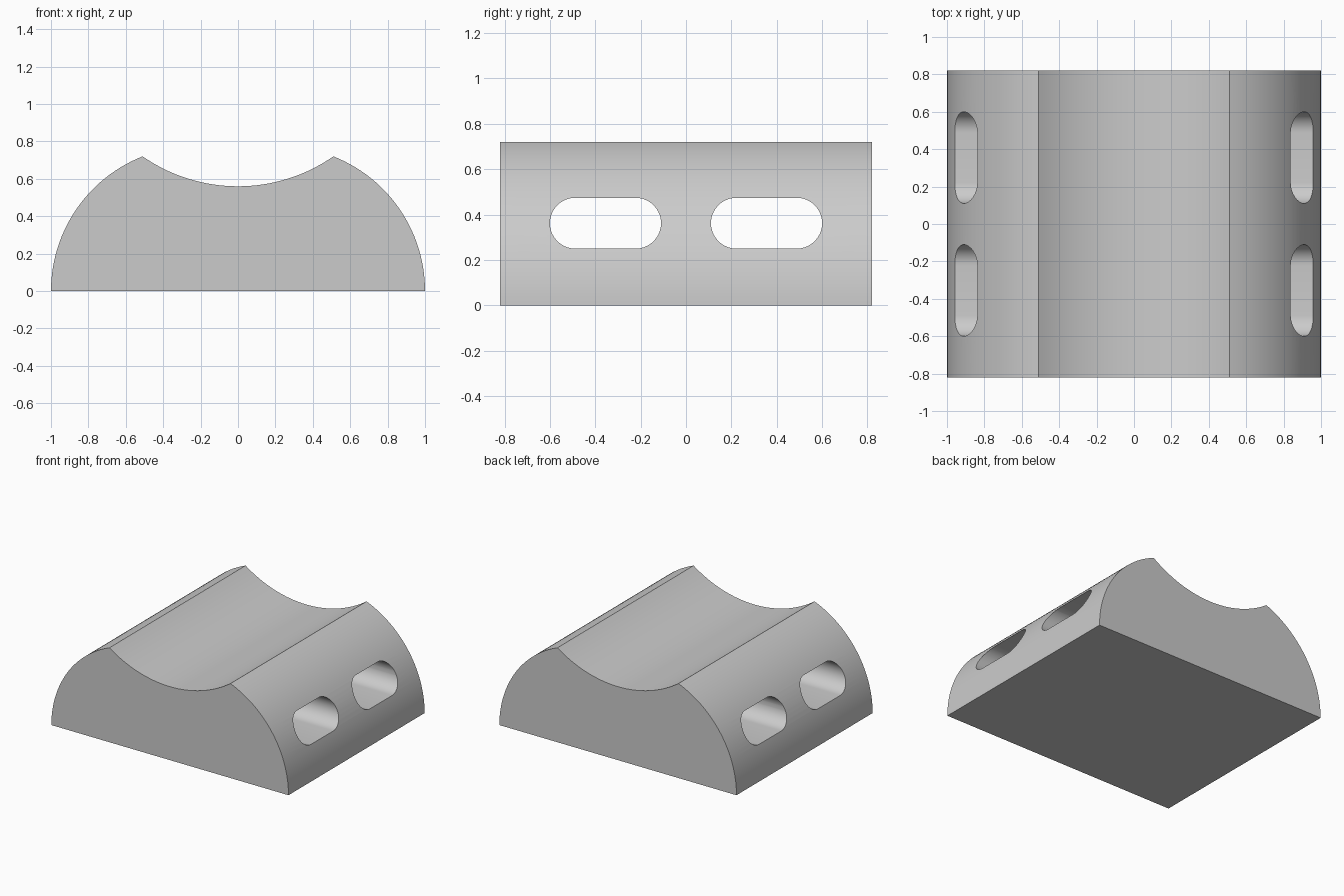
import bpy
import bmesh
from math import sin, cos, pi, atan2, sqrt, radians
from mathutils import Vector

cube = bpy.data.objects.get("Cube")
if cube:
    bpy.data.objects.remove(cube, do_unlink=True)

grey = bpy.data.materials.new("plain_grey")
grey.use_nodes = True
colour = (0.6, 0.6, 0.6, 1)
grey.diffuse_color = colour
grey.node_tree.nodes["Principled BSDF"].inputs["Base Color"].default_value = colour


def arc(cx, cy, radius, start, end, steps):
    """Points along a circular arc, both ends included."""
    angles = [start + (end - start) * i / steps for i in range(steps + 1)]
    return [(cx + radius * cos(a), cy + radius * sin(a)) for a in angles]


def extrude_profile(name, points, offset):
    """Closed prism made by sweeping a 3D outline along an offset."""
    bm = bmesh.new()
    face = bm.faces.new([bm.verts.new(p) for p in points])
    swept = bmesh.ops.extrude_face_region(bm, geom=[face])["geom"]
    bmesh.ops.translate(bm, vec=Vector(offset),
                        verts=[v for v in swept if isinstance(v, bmesh.types.BMVert)])
    bmesh.ops.recalc_face_normals(bm, faces=bm.faces)
    mesh = bpy.data.meshes.new(name)
    bm.to_mesh(mesh)
    bm.free()
    mesh.materials.append(grey)
    obj = bpy.data.objects.new(name, mesh)
    bpy.context.collection.objects.link(obj)
    return obj


# Saddle block: bulging sides, concave cradle on top
half_depth = 0.82
tip_x, tip_z, dip_z = 0.51, 0.72, 0.56
side_x = (1 - tip_x ** 2 - tip_z ** 2) / (2 * (1 - tip_x))
side_r = 1 - side_x
tip_angle = atan2(tip_z, tip_x - side_x)
sag = tip_z - dip_z
cradle_r = (tip_x ** 2 + sag ** 2) / (2 * sag)
cradle_z = dip_z + cradle_r
half_angle = atan2(tip_x, sqrt(cradle_r ** 2 - tip_x ** 2))

right_side = arc(side_x, 0, side_r, 0, tip_angle, 28)
cradle = arc(0, cradle_z, cradle_r, -pi / 2 + half_angle, -pi / 2 - half_angle, 32)
left_side = [(-x, z) for x, z in reversed(right_side)]
outline = right_side + cradle[1:-1] + left_side
block = extrude_profile("saddle_block", [(x, -half_depth, z) for x, z in outline],
                        (0, 2 * half_depth, 0))

# Two rounded strap slots running straight through from side to side
slot_r, slot_z = 0.112, 0.362
for side in (-1, 1):
    inner, outer = sorted((side * 0.222, side * 0.488))
    shape = (arc(outer, slot_z, slot_r, -pi / 2, pi / 2, 20)
             + arc(inner, slot_z, slot_r, pi / 2, 3 * pi / 2, 20))
    cutter = extrude_profile("slot_cutter", [(-1.2, y, z) for y, z in shape], (2.4, 0, 0))
    cutter.hide_render = True
    bpy.context.view_layer.objects.active = block
    cut = block.modifiers.new("strap_slot", "BOOLEAN")
    cut.operation = "DIFFERENCE"
    cut.solver = "EXACT"
    cut.object = cutter
    bpy.ops.object.modifier_apply(modifier=cut.name)
    bpy.data.objects.remove(cutter, do_unlink=True)

# Smooth curves with crisp edges
bpy.ops.object.select_all(action="DESELECT")
block.select_set(True)
bpy.context.view_layer.objects.active = block
bpy.ops.object.shade_smooth_by_angle(angle=radians(25))
